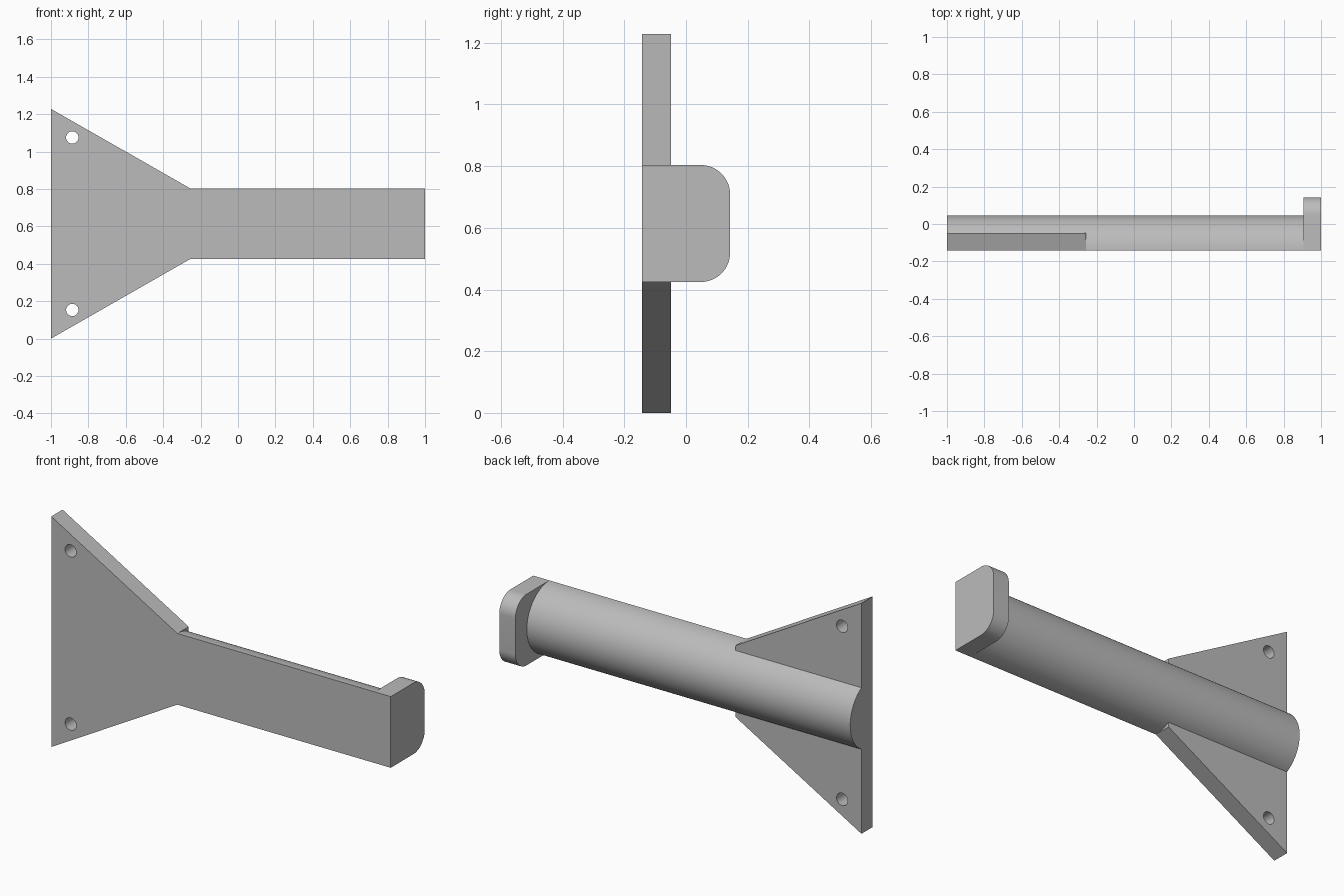
import bpy, bmesh, math
from mathutils import Vector

old = bpy.data.objects.get("Cube")
if old:
    bpy.data.objects.remove(old, do_unlink=True)

FRONT, BACK = -0.143, 0.143      # depth limits
MID, R = 0.614, 0.1895           # arm axis height and radius
THICK = 0.095                    # plate and end stop thickness
NECK = -0.257                    # where the plate meets the arm

grey = bpy.data.materials.new("plain_grey")
grey.use_nodes = True
colour = (0.5, 0.5, 0.5, 1)
grey.diffuse_color = colour
grey.node_tree.nodes["Principled BSDF"].inputs["Base Color"].default_value = colour


def prism(name, points, offset):
    """Extrude a planar outline along an offset."""
    bm = bmesh.new()
    face = bm.faces.new([bm.verts.new(p) for p in points])
    grown = bmesh.ops.extrude_face_region(bm, geom=[face])["geom"]
    bmesh.ops.translate(bm, vec=Vector(offset),
                        verts=[v for v in grown if isinstance(v, bmesh.types.BMVert)])
    bmesh.ops.recalc_face_normals(bm, faces=bm.faces)
    mesh = bpy.data.meshes.new(name)
    bm.to_mesh(mesh)
    bm.free()
    mesh.materials.append(grey)
    obj = bpy.data.objects.new(name, mesh)
    bpy.context.collection.objects.link(obj)
    return obj


def arc(cy, cz, radius, start, end, steps):
    """Arc in the YZ plane, as (y, z) pairs."""
    angles = [math.radians(start + (end - start) * i / steps) for i in range(steps + 1)]
    return [(cy + radius * math.cos(a), cz + radius * math.sin(a)) for a in angles]


def combine(target, tool, operation):
    """Apply a boolean and discard its helper."""
    mod = target.modifiers.new(operation.lower(), "BOOLEAN")
    mod.operation, mod.solver, mod.object = operation, "EXACT", tool
    bpy.context.view_layer.objects.active = target
    bpy.ops.object.modifier_apply(modifier=mod.name)
    bpy.data.objects.remove(tool, do_unlink=True)


# Flared mounting plate
outline = [(-1, 0), (NECK, MID - R), (NECK, MID + R), (-1, 2 * MID)]
bracket = prism("bracket", [(x, FRONT, z) for x, z in outline], (0, THICK, 0))

# Half-round arm, flat at the front
section = arc(FRONT, MID, R, -90, 90, 48)
arm = prism("arm", [(-1, y, z) for y, z in section], (2 - THICK / 2, 0, 0))
combine(bracket, arm, "UNION")

# End stop with two rounded back corners
corner = THICK
section = [(FRONT, MID - R)]
section += arc(BACK - corner, MID - R + corner, corner, -90, 0, 16)
section += arc(BACK - corner, MID + R - corner, corner, 0, 90, 16)
section += [(FRONT, MID + R)]
stop = prism("end_stop", [(1 - THICK, y, z) for y, z in section], (THICK, 0, 0))
combine(bracket, stop, "UNION")

# Screw holes
for side in (-1, 1):
    ring = arc(-0.886, MID + side * 0.461, 0.033, 0, 360 * 31 / 32, 31)
    drill = prism("drill", [(x, FRONT - 0.1, z) for x, z in ring], (0, 0.4, 0))
    combine(bracket, drill, "DIFFERENCE")

# Merge coplanar faces and smooth the curved ones
bm = bmesh.new()
bm.from_mesh(bracket.data)
bmesh.ops.remove_doubles(bm, verts=bm.verts, dist=0.0002)
bmesh.ops.dissolve_limit(bm, angle_limit=0.01, verts=bm.verts, edges=bm.edges)
bm.to_mesh(bracket.data)
bm.free()
bpy.ops.object.select_all(action="DESELECT")
bracket.select_set(True)
bpy.context.view_layer.objects.active = bracket
bpy.ops.object.shade_smooth_by_angle(angle=math.radians(30))
